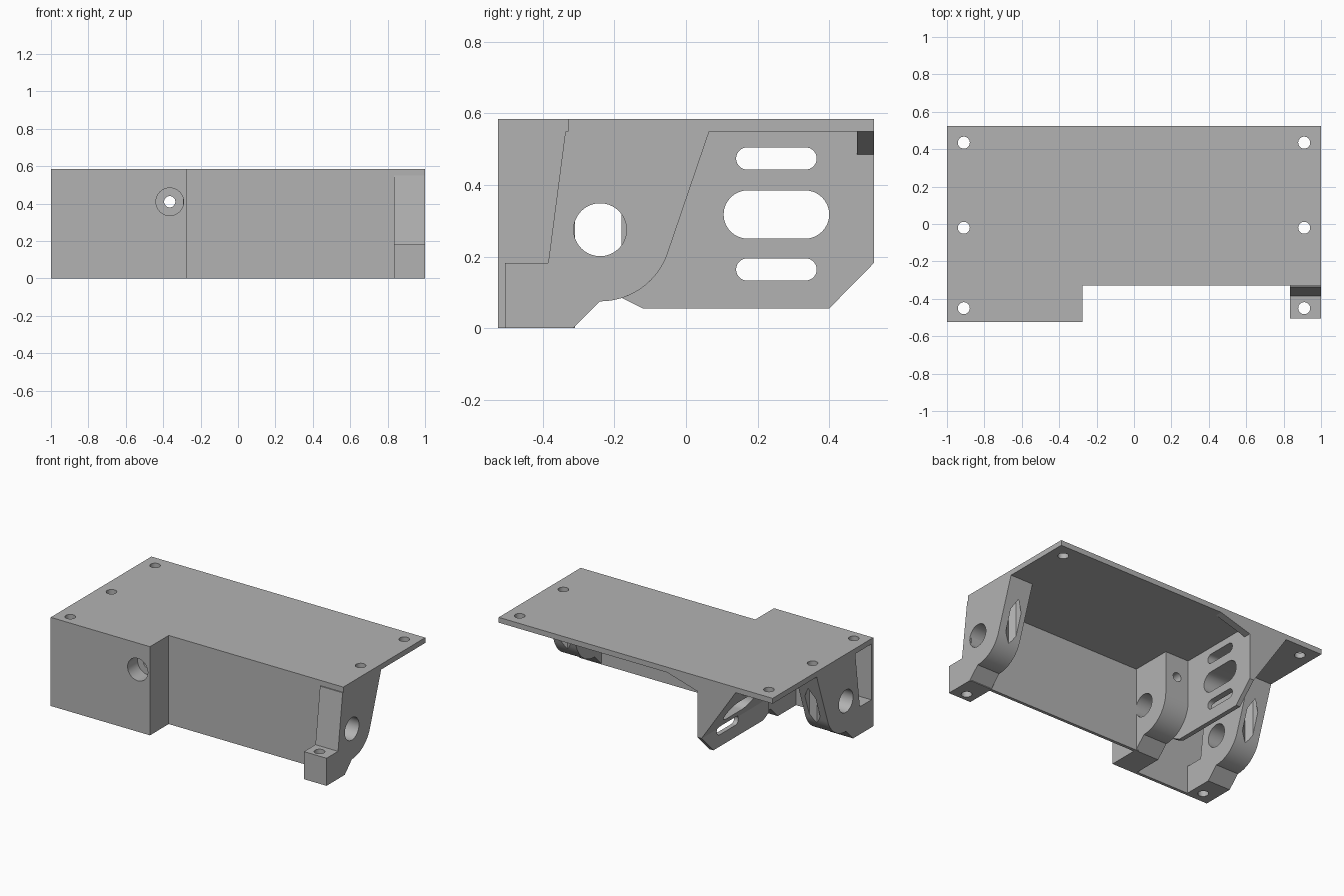
import bpy, bmesh, math
from mathutils import Vector

if "Cube" in bpy.data.objects:
    bpy.data.objects.remove(bpy.data.objects["Cube"])

grey = bpy.data.materials.new("mid_grey")
grey.use_nodes = True
grey.diffuse_color = (0.45, 0.45, 0.45, 1)
grey.node_tree.nodes["Principled BSDF"].inputs["Base Color"].default_value = (0.45, 0.45, 0.45, 1)

# Maps a profile point (a, b) and a depth d to space for each extrusion axis
AXES = {
    "x": lambda a, b, d: (d, a, b),
    "y": lambda a, b, d: (a, d, b),
    "z": lambda a, b, d: (a, b, d),
}


def prism(name, profile, axis, start, end):
    """Extrude a closed profile along an axis."""
    bm = bmesh.new()
    place = AXES[axis]
    face = bm.faces.new([bm.verts.new(place(a, b, start)) for a, b in profile])
    move = Vector(place(0, 0, end - start))
    ext = bmesh.ops.extrude_face_region(bm, geom=[face])
    bmesh.ops.translate(bm, vec=move, verts=[g for g in ext["geom"] if isinstance(g, bmesh.types.BMVert)])
    bmesh.ops.recalc_face_normals(bm, faces=bm.faces)
    mesh = bpy.data.meshes.new(name)
    bm.to_mesh(mesh)
    bm.free()
    mesh.materials.append(grey)
    obj = bpy.data.objects.new(name, mesh)
    bpy.context.collection.objects.link(obj)
    return obj


def arc(cx, cy, r, a0, a1, n):
    return [(cx + r * math.cos(math.radians(a0 + (a1 - a0) * i / n)),
             cy + r * math.sin(math.radians(a0 + (a1 - a0) * i / n))) for i in range(n + 1)]


def circle(cx, cy, r, n=40):
    return arc(cx, cy, r, 0, 360, n)[:-1]


def rect(a0, b0, a1, b1):
    return [(a0, b0), (a1, b0), (a1, b1), (a0, b1)]


def slot(a0, a1, b0, b1):
    r, c = (b1 - b0) / 2, (b0 + b1) / 2
    return arc(a1 - r, c, r, -90, 90, 16) + arc(a0 + r, c, r, 90, 270, 16)


def boolean(obj, cutter, operation="DIFFERENCE"):
    """Apply a boolean and drop the helper."""
    cutter.hide_render = True
    mod = obj.modifiers.new("cut", "BOOLEAN")
    mod.operation, mod.solver, mod.object = operation, "EXACT", cutter
    bpy.context.view_layer.update()
    result = bpy.data.meshes.new_from_object(obj.evaluated_get(bpy.context.evaluated_depsgraph_get()))
    obj.modifiers.clear()
    obj.data = result
    bpy.data.objects.remove(cutter)


TOP, UNDER, SKIN = 0.585, 0.55, 0.02
BACK, FRONT, STEP = 0.525, -0.525, -0.33
CORNER = -0.275
PIVOT = (-0.24, 0.275)
HOLE_R = 0.032

# Top plate with a stepped front edge
plate = prism("top_plate", [(-1, FRONT), (CORNER, FRONT), (CORNER, STEP), (1, STEP), (1, BACK), (-1, BACK)],
              "z", UNDER, TOP)
for x in (-0.91, 0.91):
    for y in (-0.45, -0.02, 0.435):
        if not (x > 0 and y < -0.4):
            boolean(plate, prism("drill", circle(x, y, HOLE_R), "z", 0.5, 0.7))

# Thin front skin: front panel, return and recessed panel
front_panel = prism("front_panel", rect(-1, FRONT, CORNER, FRONT + SKIN), "z", 0, UNDER)
prism("return_panel", rect(CORNER - SKIN, FRONT + SKIN, CORNER, STEP + SKIN), "z", 0, UNDER)
prism("recessed_panel", rect(CORNER, STEP, 0.99, STEP + SKIN), "z", 0, UNDER)

# End ribs with foot, pivot hole, nut pocket and screw holes
foot = [(-0.337, UNDER), (-0.385, 0.182), (-0.505, 0.182), (-0.505, 0), (-0.315, 0)]
rib_profile = foot + arc(*PIVOT, 0.2, -90, -20, 20) + [(0.065, UNDER)]
for side, name in ((1, "left_end_rib"), (-1, "right_end_rib")):
    rib = prism(name, rib_profile, "x", side * 0.835, side)
    boolean(rib, prism("drill", circle(*PIVOT, 0.074), "x", side * 0.7, side * 1.1))
    hexagon = arc(side * 0.91, -0.02, 0.046, 90, 450, 6)[:-1]
    boolean(rib, prism("nut", hexagon, "z", 0.05, 0.5))
    for y in (-0.45, -0.02):
        boolean(rib, prism("drill", circle(side * 0.91, y, HOLE_R), "z", -0.1, 0.7))

# Middle rib with upright back, pivot hole and cross bore
mid_profile = [(-0.505, UNDER), (-0.505, 0), (-0.315, 0)] + arc(*PIVOT, 0.2, -90, 0, 24) + [(-0.04, UNDER)]
mid_rib = prism("middle_rib", mid_profile, "x", -0.45, CORNER - 0.003)
boolean(mid_rib, prism("drill", circle(*PIVOT, 0.074), "x", -0.6, -0.1))
for part in (mid_rib, front_panel):
    boolean(part, prism("counterbore", circle(-0.365, 0.41, 0.074), "y", -0.6, -0.42))
boolean(mid_rib, prism("bore", circle(-0.365, 0.41, 0.03), "y", -0.6, 0.1))

# Slotted bracket, tapering on its outer side
bracket = prism("slotted_bracket", [(-0.18, UNDER), (-0.18, 0.085), (-0.12, 0.055), (0.40, 0.055),
                                    (BACK, 0.182), (BACK, UNDER)], "x", -0.8, -0.45)
taper = [(-0.4, 0), (-0.48, 0), (-0.48, 0.18), (-0.73, UNDER), (-0.73, 0.6), (-0.4, 0.6)]
boolean(bracket, prism("taper", taper, "y", -0.5, 0.7), "INTERSECT")
for a0, a1, b0, b1 in ((0.14, 0.365, 0.443, 0.505), (0.105, 0.4, 0.25, 0.385), (0.14, 0.365, 0.133, 0.195)):
    boolean(bracket, prism("slot", slot(a0, a1, b0, b1), "x", -0.9, -0.3))

# Small gusset between bracket and plate
prism("bracket_gusset", [(-0.45, UNDER), (-0.45, 0.485), (-0.23, UNDER)], "y", 0.478, BACK)

# Smooth the bores and arcs, keep edges sharp
bpy.ops.object.select_all(action="DESELECT")
for obj in (plate, mid_rib, bracket, front_panel, bpy.data.objects["left_end_rib"], bpy.data.objects["right_end_rib"]):
    obj.select_set(True)
    bpy.context.view_layer.objects.active = obj
bpy.ops.object.shade_smooth_by_angle(angle=math.radians(25))
